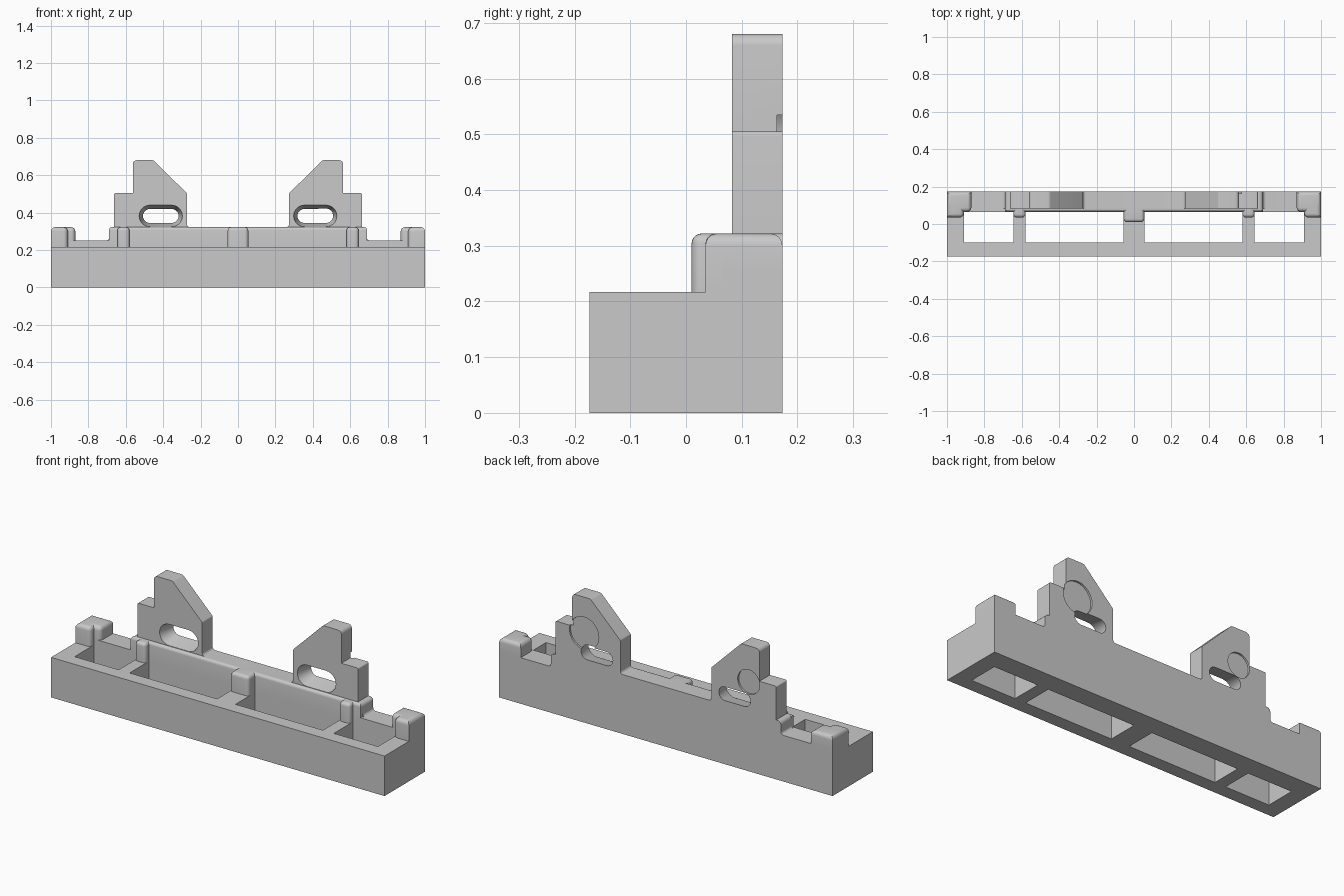
import bpy, bmesh, math
from mathutils import Vector

cube = bpy.data.objects.get("Cube")
if cube:
    bpy.data.objects.remove(cube, do_unlink=True)

GREY = (0.587, 0.587, 0.587, 1)
mat = bpy.data.materials.new("plain grey")
mat.use_nodes = True
mat.diffuse_color = GREY
bsdf = next(n for n in mat.node_tree.nodes if n.type == 'BSDF_PRINCIPLED')
bsdf.inputs["Base Color"].default_value = GREY

BACK, FRONT, SPLIT, WALL = 0.173, -0.173, 0.083, 0.065
BASE_TOP, LOW_TOP, RAIL_TOP = 0.217, 0.25, 0.322
NORMALS = {'T': Vector((0, 0, 1)), 'D': Vector((0, 0, -1)), 'F': Vector((0, -1, 0)),
           'B': Vector((0, 1, 0)), 'R': Vector((-1, 0, 0)), 'L': Vector((1, 0, 0))}


def shade(mesh):
    for p in mesh.polygons:
        p.use_smooth = True
    mesh.set_sharp_from_angle(angle=math.radians(30))


def make(name, bm):
    bmesh.ops.recalc_face_normals(bm, faces=bm.faces)
    mesh = bpy.data.meshes.new(name)
    bm.to_mesh(mesh)
    bm.free()
    mesh.materials.append(mat)
    shade(mesh)
    ob = bpy.data.objects.new(name, mesh)
    bpy.context.scene.collection.objects.link(ob)
    return ob


def loft(name, ring_a, ring_b):
    """Solid between two matching rings of points."""
    bm = bmesh.new()
    a = [bm.verts.new(p) for p in ring_a]
    b = [bm.verts.new(p) for p in ring_b]
    bm.faces.new(a)
    bm.faces.new(b[::-1])
    for i in range(len(a)):
        j = (i + 1) % len(a)
        bm.faces.new((a[j], a[i], b[i], b[j]))
    return make(name, bm)


def box(name, xs, ys, zs, top="", front="", r=0.02, mirror=False):
    """Box whose top and front edges are rounded towards the named sides."""
    bm = bmesh.new()
    bmesh.ops.create_cube(bm, size=1)
    for v in bm.verts:
        v.co = [lim[int(c > 0)] for c, lim in zip(v.co, (xs, ys, zs))]
    bm.normal_update()
    edges = []
    for e in bm.edges:
        s = {k for f in e.link_faces for k, n in NORMALS.items() if f.normal.dot(n) > 0.9}
        if ('T' in s and s & set(top)) or ('F' in s and s & set(front)):
            edges.append(e)
    if edges:
        bmesh.ops.bevel(bm, geom=edges, offset=r, segments=5, profile=0.5, affect='EDGES')
    ob = make(name, bm)
    if mirror:
        ob.modifiers.new("mirror", 'MIRROR')
    return ob


def cut(ob, cutters):
    """Subtract the cutters, bake the result and remove the cutters."""
    for c in cutters:
        c.hide_render = True
        m = ob.modifiers.new("cut", 'BOOLEAN')
        m.operation, m.solver, m.object = 'DIFFERENCE', 'EXACT', c
    bpy.context.view_layer.update()
    deps = bpy.context.evaluated_depsgraph_get()
    mesh = bpy.data.meshes.new_from_object(ob.evaluated_get(deps))
    ob.modifiers.clear()
    ob.data = mesh
    shade(mesh)
    for c in cutters:
        bpy.data.objects.remove(c, do_unlink=True)


def rounded(points, steps=5):
    """Replace each corner (x, z, radius) by an arc."""
    out = []
    for i, (x, z, r) in enumerate(points):
        p = Vector((x, z))
        if r == 0:
            out.append(p)
            continue
        a = (Vector(points[i - 1][:2]) - p).normalized()
        b = (Vector(points[(i + 1) % len(points)][:2]) - p).normalized()
        half = math.acos(a.dot(b)) / 2
        t = r / math.tan(half)
        centre = p + (a + b).normalized() * (r / math.sin(half))
        start, end = p + a * t - centre, p + b * t - centre
        for k in range(steps + 1):
            out.append(centre + start.lerp(end, k / steps).normalized() * r)
    return out


def ring(pts, y):
    return [(p[0], y, p[1]) for p in pts]


def stadium(cx, cz, straight, r, n=12):
    pts = []
    for side, start in ((1, -math.pi / 2), (-1, math.pi / 2)):
        for k in range(n + 1):
            a = start + math.pi * k / n
            pts.append((cx + side * straight + r * math.cos(a), cz + r * math.sin(a)))
    return pts


def disc(cx, cz, r, n=48):
    return [(cx + r * math.cos(math.tau * k / n), cz + r * math.sin(math.tau * k / n))
            for k in range(n)]


# Back plate with the two upright brackets in one outline
half = [(0.273, RAIL_TOP, 0.015), (0.273, 0.503, 0.012), (0.452, 0.68, 0.02),
        (0.562, 0.68, 0.02), (0.562, 0.505, 0), (0.662, 0.505, 0.008),
        (0.662, RAIL_TOP, 0), (0.69, RAIL_TOP, 0.02), (0.69, LOW_TOP, 0.015),
        (1, LOW_TOP, 0), (1, 0, 0)]
outline = rounded(half + [(-x, z, r) for x, z, r in reversed(half)])
plate = loft("back_plate", ring(outline, SPLIT), ring(outline, BACK))

# Tapered slots through the brackets, shallow round recesses on their backs
cutters = []
for side, cx, r in ((1, 0.49, 0.088), (-1, -0.497, 0.066)):
    sx = side * 0.413
    cutters.append(loft("slot_cutter", ring(stadium(sx, 0.382, 0.058, 0.060), SPLIT - 0.01),
                        ring(stadium(sx, 0.382, 0.058, 0.035), BACK + 0.01)))
    cutters.append(loft("recess_cutter", ring(disc(cx, 0.484, r), BACK - 0.01),
                        ring(disc(cx, 0.484, r), BACK + 0.02)))
cut(plate, cutters)

# Base frame with four open pockets
base = box("base_frame", (-1, 1), (FRONT, SPLIT), (0, BASE_TOP))
cut(base, [box("pocket_cutter", sorted((s * a, s * b)), (-0.10, WALL), (-0.1, 0.4))
           for s in (1, -1) for a, b in ((0.055, 0.58), (0.645, 0.91))])

# Front rail of the back wall, and its low stretches near the ends
box("rail", (-0.69, 0.69), (WALL, SPLIT), (BASE_TOP, RAIL_TOP), top="FLR", r=0.016)
box("low_rail", (0.68, 1), (WALL, SPLIT), (BASE_TOP, LOW_TOP), mirror=True)

# Ribs standing on the dividers
box("centre_rib", (-0.055, 0.055), (0.01, SPLIT), (BASE_TOP, RAIL_TOP), "FLR", "LR", 0.018)
box("side_rib", (0.58, 0.645), (0.035, SPLIT), (BASE_TOP, RAIL_TOP), "FLR", "LR", 0.018, True)

# Raised end posts
box("end_post", (0.87, 1), (WALL, BACK), (LOW_TOP, RAIL_TOP), "FBLR", "R", 0.022, True)
box("end_post_front", (0.91, 1), (0.035, 0.14), (BASE_TOP, RAIL_TOP), "FLR", "R", 0.022, True)
